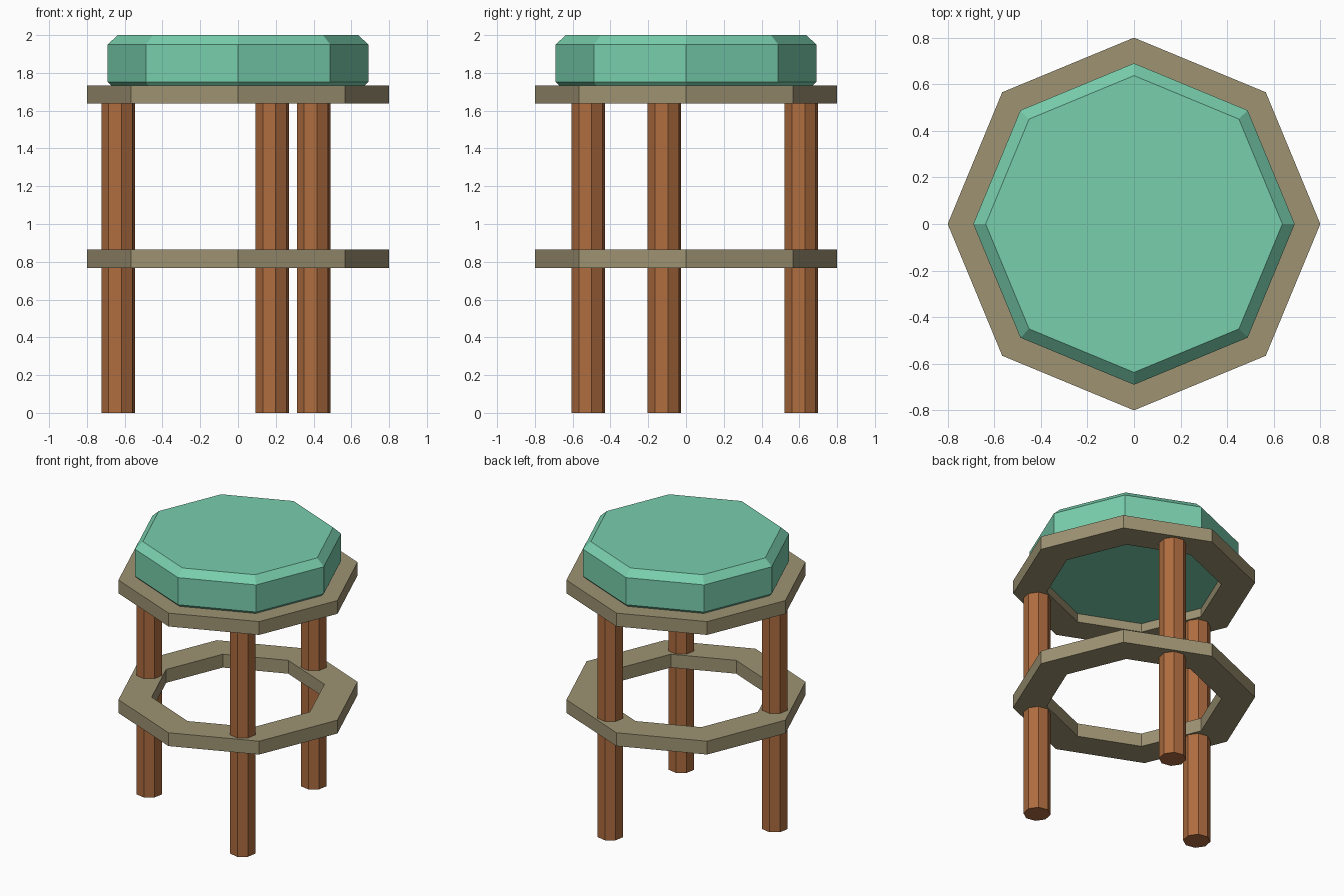
import bpy
import bmesh
from math import cos, sin, tau, radians

if "Cube" in bpy.data.objects:
    bpy.data.objects.remove(bpy.data.objects["Cube"])


def material(name, rgb):
    m = bpy.data.materials.new(name)
    m.diffuse_color = (*rgb, 1)
    m.use_nodes = True
    m.node_tree.nodes["Principled BSDF"].inputs["Base Color"].default_value = m.diffuse_color
    return m


def lathe(name, profile, mat, closed=False, turn=0.0, at=(0, 0), sides=8):
    """Sweep (radius, z) points around z; cap the ends or close the loop."""
    bm = bmesh.new()
    rings = [[bm.verts.new((r * cos(turn + tau * i / sides),
                            r * sin(turn + tau * i / sides), z))
              for i in range(sides)] for r, z in profile]
    pairs = list(zip(rings, rings[1:]))
    if closed:
        pairs.append((rings[-1], rings[0]))
    else:
        bm.faces.new(rings[0][::-1])
        bm.faces.new(rings[-1])
    for a, b in pairs:
        for i in range(sides):
            j = (i + 1) % sides
            bm.faces.new((a[i], a[j], b[j], b[i]))
    bmesh.ops.recalc_face_normals(bm, faces=bm.faces)
    mesh = bpy.data.meshes.new(name)
    bm.to_mesh(mesh)
    bm.free()
    mesh.materials.append(mat)
    obj = bpy.data.objects.new(name, mesh)
    obj.location = (*at, 0)
    bpy.context.collection.objects.link(obj)
    return obj


green = material("cushion_green", (0.19, 0.62, 0.42))
tan = material("frame_tan", (0.34, 0.29, 0.17))
wood = material("leg_wood", (0.42, 0.15, 0.05))

# Bevelled cushion, sunk slightly into the seat frame
lathe("seat_cushion", [(0.637, 1.70), (0.69, 1.753), (0.69, 1.95), (0.637, 2.0)], green)

# Flat octagonal frames: under the seat and halfway down as a footrest
for name, z in (("seat_frame", 1.637), ("footrest_ring", 0.767)):
    lathe(name, [(0.578, z), (0.8, z), (0.8, z + 0.097), (0.578, z + 0.097)], tan, closed=True)

# Three straight octagonal legs
for name, pos in (("left_leg", (-0.635, -0.114)),
                  ("front_leg", (0.40, -0.518)),
                  ("back_leg", (0.181, 0.611))):
    lathe(name, [(0.0905, 0), (0.0905, 1.69)], wood, turn=radians(12), at=pos)
